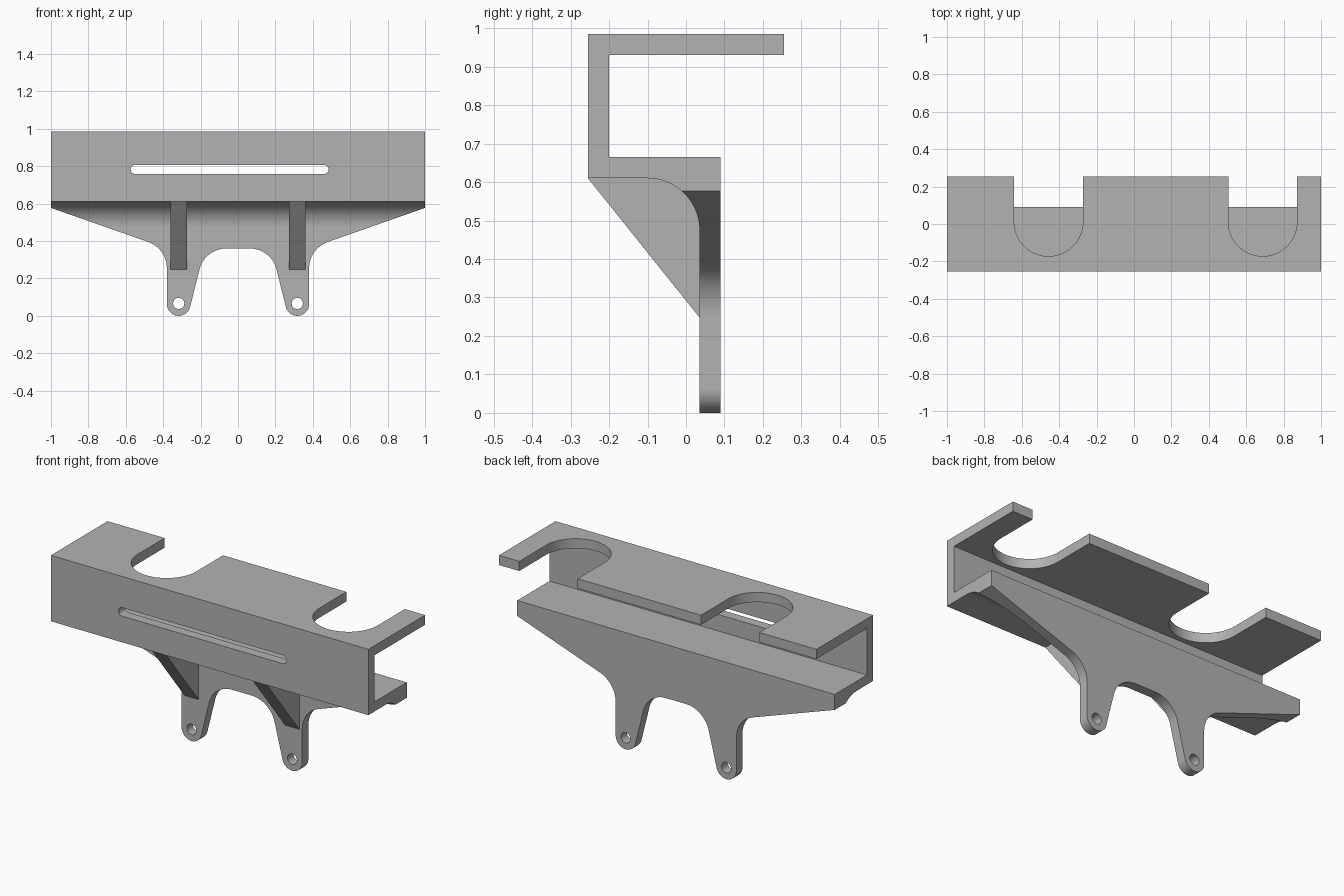
import bpy, bmesh, math
from math import pi, cos, sin
from mathutils import Vector

cube = bpy.data.objects.get("Cube")
if cube:
    bpy.data.objects.remove(cube, do_unlink=True)

grey = bpy.data.materials.new("light grey")
grey.use_nodes = True
colour = (0.45, 0.45, 0.45, 1)
grey.diffuse_color = colour
grey.node_tree.nodes["Principled BSDF"].inputs["Base Color"].default_value = colour


def arc(cx, cy, r, start, end, steps=24):
    return [(cx + r * cos(start + (end - start) * i / steps),
             cy + r * sin(start + (end - start) * i / steps)) for i in range(steps + 1)]


def fillet(before, corner, after, r, steps=16):
    """Points of a tangent arc rounding one corner."""
    a, c, b = Vector(before), Vector(corner), Vector(after)
    u, v = (a - c).normalized(), (b - c).normalized()
    half = u.angle(v) / 2
    centre = c + (u + v).normalized() * (r / sin(half))
    p = c + u * (r / math.tan(half)) - centre
    q = c + v * (r / math.tan(half)) - centre
    sweep = p.angle_signed(q)
    start = math.atan2(p.y, p.x)
    return arc(centre.x, centre.y, r, start, start - sweep, steps)


def prism(name, points, axis, low, high):
    """Extrude a 2D outline along the x, y or z axis."""
    place = {"x": lambda a, b, h: (h, a, b),
             "y": lambda a, b, h: (a, h, b),
             "z": lambda a, b, h: (a, b, h)}[axis]
    bm = bmesh.new()
    rings = [[bm.verts.new(place(a, b, h)) for a, b in points] for h in (low, high)]
    n = len(points)
    for ring in rings:
        bm.faces.new(ring)
    for i in range(n):
        j = (i + 1) % n
        bm.faces.new((rings[0][i], rings[0][j], rings[1][j], rings[1][i]))
    bmesh.ops.recalc_face_normals(bm, faces=bm.faces[:])
    mesh = bpy.data.meshes.new(name)
    bm.to_mesh(mesh)
    bm.free()
    ob = bpy.data.objects.new(name, mesh)
    bpy.context.collection.objects.link(ob)
    mesh.materials.append(grey)
    return ob


def select(ob):
    bpy.ops.object.select_all(action="DESELECT")
    ob.select_set(True)
    bpy.context.view_layer.objects.active = ob


def boolean(ob, cutter, operation):
    cutter.hide_render = True
    mod = ob.modifiers.new("cut", "BOOLEAN")
    mod.object, mod.operation, mod.solver = cutter, operation, "EXACT"
    select(ob)
    bpy.ops.object.modifier_apply(modifier=mod.name)
    bpy.data.objects.remove(cutter, do_unlink=True)


# Bracket: channel with a rounded bend into the hanging back plate
section = [(0.255, 0.985), (-0.255, 0.985), (-0.255, 0.61)]
section += arc(-0.10, 0.475, 0.135, pi / 2, 0)
section += [(0.035, 0), (0.09, 0), (0.09, 0.665), (-0.20, 0.665), (-0.20, 0.93), (0.255, 0.93)]
bracket = prism("bracket", section, "x", -1, 1)

# Front outline: sloping wings, two rounded lugs and a raised middle
lug_x, lug_z, lug_r = 0.317, 0.063, 0.063
lean = math.radians(14)
wing, wing_root = (1.05, 0.5945), (lug_x + lug_r, 0.36)
inner = (lug_x - lug_r * cos(lean), lug_z - lug_r * sin(lean))
inner_top = (inner[0] - (0.36 - inner[1]) * math.tan(lean), 0.36)
half = [(1.05, 1.1), wing]
half += fillet(wing, wing_root, (wing_root[0], 0), 0.15)
half += arc(lug_x, lug_z, lug_r, 0, -pi + lean)
half += fillet(inner, inner_top, (0, 0.36), 0.147)
outline = half + [(-x, z) for x, z in reversed(half)]
boolean(bracket, prism("outline_cutter", outline, "y", -0.5, 0.5), "INTERSECT")

# Lug holes
for side in (-1, 1):
    hole = arc(side * lug_x, 0.066, 0.03, 0, 2 * pi, 32)[:-1]
    boolean(bracket, prism("hole_cutter", hole, "y", 0, 0.2), "DIFFERENCE")

# Long slot in the front wall
slot = arc(0.46, 0.783, 0.024, -pi / 2, pi / 2, 12) + arc(-0.55, 0.783, 0.024, pi / 2, 3 * pi / 2, 12)
boolean(bracket, prism("slot_cutter", slot, "y", -0.4, -0.1), "DIFFERENCE")

# Round-ended notches in the top plate
for x in (-0.457, 0.688):
    notch = arc(x, 0.012, 0.184, pi, 2 * pi, 40) + [(x + 0.184, 0.4), (x - 0.184, 0.4)]
    boolean(bracket, prism("notch_cutter", notch, "z", 0.85, 1.1), "DIFFERENCE")

select(bracket)
bpy.ops.object.shade_smooth_by_angle(angle=math.radians(30))
bracket.modifiers.new("even_normals", "WEIGHTED_NORMAL").keep_sharp = True

# Triangular ribs under the channel
rib = [(-0.255, 0.61), (0.035, 0.248), (0.06, 0.27), (0.06, 0.64), (-0.23, 0.64)]
for name, x in (("left_rib", lug_x), ("right_rib", -lug_x)):
    prism(name, rib, "x", x - 0.045, x + 0.045)
